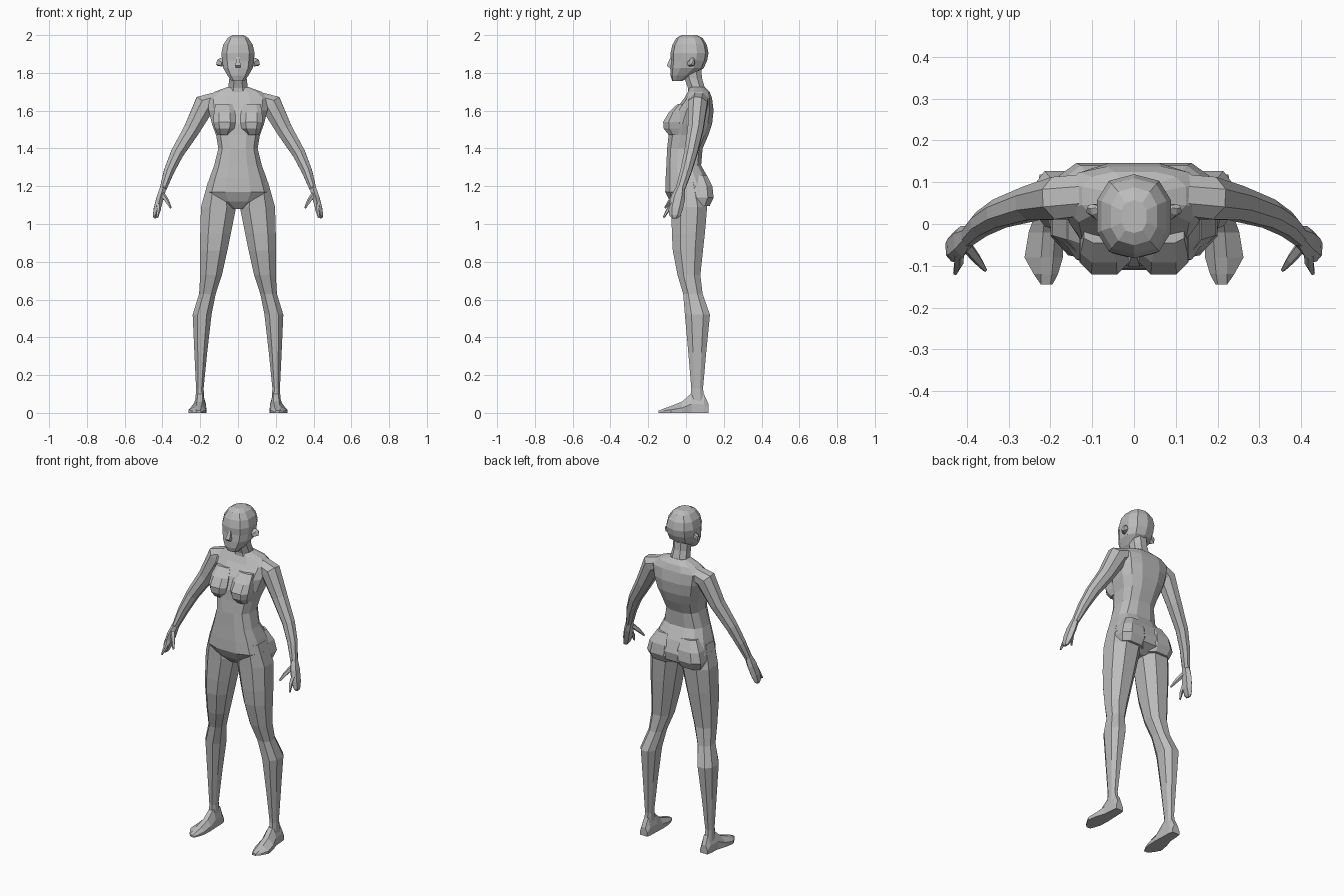
import bpy, bmesh, math
from mathutils import Vector as V

grey = bpy.data.materials.new("plain grey")
grey.diffuse_color = (0.5, 0.5, 0.5, 1)


def ring(c, u, v, n, e=1.0):
    """Rounded polygon about c; e below 1 makes it boxier."""
    pts = []
    for i in range(n):
        a = 2 * math.pi * (i + 0.5) / n
        p, q = math.cos(a), math.sin(a)
        pts.append(c + u * math.copysign(abs(p) ** e, p) + v * math.copysign(abs(q) ** e, q))
    return pts


def loft(name, rings, mirror=False):
    """Skin a list of equal rings, cap both ends."""
    bm = bmesh.new()
    rows = [[bm.verts.new(p) for p in r] for r in rings]
    n = len(rows[0])
    for a, b in zip(rows, rows[1:]):
        for i in range(n):
            bm.faces.new((a[i], a[(i + 1) % n], b[(i + 1) % n], b[i]))
    bm.faces.new(rows[0])
    bm.faces.new(rows[-1])
    bmesh.ops.recalc_face_normals(bm, faces=bm.faces)
    me = bpy.data.meshes.new(name)
    bm.to_mesh(me)
    bm.free()
    me.materials.append(grey)
    ob = bpy.data.objects.new(name, me)
    bpy.context.collection.objects.link(ob)
    if mirror:
        m = ob.modifiers.new("Mirror", 'MIRROR')
        m.use_mirror_merge = False
    return ob


def stack(name, rows, n, e, mirror=False):
    """Level sections: z, x0, x1, y front, y back."""
    k = 1 / math.cos(math.pi / n) ** e      # flats reach the given size
    loft(name, [ring(V(((x0 + x1) / 2, (f + b) / 2, z)), V(((x1 - x0) / 2 * k, 0, 0)),
                     V((0, (b - f) / 2 * k, 0)), n, e) for z, x0, x1, f, b in rows], mirror)


def tube(name, rows, n):
    """Limb along a path: x, y, z, thickness, depth (both half sizes)."""
    pts = [V(r[:3]) for r in rows]
    rings = []
    for i, r in enumerate(rows):
        t = (pts[min(i + 1, len(pts) - 1)] - pts[max(i - 1, 0)]).normalized()
        u = t.cross(V((0, 1, 0))).normalized()
        rings.append(ring(pts[i], u * r[3] * 1.06, u.cross(t) * r[4] * 1.06, n))
    loft(name, rings, True)


def sym(rows):
    return [(z, -w, w, f, b) for z, w, f, b in rows]


# head and neck
stack("head", sym([(1.758, .034, -.072, -.02), (1.785, .055, -.08, .03), (1.825, .078, -.08, .09),
                   (1.865, .084, -.076, .108), (1.905, .088, -.078, .115), (1.95, .078, -.068, .106),
                   (1.985, .055, -.048, .085), (2.0, .03, -.02, .055)]), 10, .8)
stack("neck", sym([(1.83, .048, -.025, .08), (1.77, .046, -.008, .085),
                   (1.72, .052, .01, .10), (1.66, .07, .01, .125)]), 8, .9)
stack("nose", sym([(1.885, .007, -.08, -.06), (1.84, .014, -.102, -.06), (1.828, .012, -.09, -.06)]), 4, 1)
tube("ear", [(.078, .015, 1.85, .018, .012), (.094, .035, 1.86, .028, .016), (.101, .042, 1.872, .012, .006)], 6)

# torso from shoulders to crotch
stack("torso", sym([(1.725, .055, .02, .10), (1.70, .125, .01, .125), (1.665, .165, -.01, .138),
                    (1.60, .155, -.06, .146), (1.53, .138, -.088, .138), (1.47, .116, -.092, .118),
                    (1.40, .104, -.1, .088), (1.31, .126, -.104, .08), (1.24, .152, -.108, .12),
                    (1.17, .174, -.11, .143), (1.12, .13, -.085, .135), (1.08, .035, -.05, .07)]), 12, .72)
stack("breast", [(1.635, .03, .12, -.045, 0), (1.59, .015, .128, -.092, 0), (1.54, .012, .13, -.121, 0),
                 (1.505, .02, .122, -.118, 0), (1.47, .045, .108, -.09, 0)], 8, .75, True)
stack("buttock", [(1.26, .02, .13, .02, .11), (1.2, .008, .165, .02, .14), (1.14, .006, .18, .02, .146),
                  (1.095, .02, .165, .02, .125)], 8, .75, True)

# legs and feet
stack("leg", [(1.22, .04, .16, -.08, .08), (1.09, .01, .196, -.077, .112), (.95, .038, .2, -.075, .1),
              (.86, .056, .2, -.07, .09), (.73, .085, .2, -.045, .076), (.63, .118, .206, -.015, .088),
              (.52, .14, .24, -.006, .127), (.32, .163, .231, .012, .107), (.13, .182, .222, .028, .09),
              (.05, .177, .226, .02, .1)], 8, .85, True)
foot = [(.118, .178, .226, .05), (.095, .172, .23, .1), (.03, .17, .235, .105),
        (-.02, .168, .252, .06), (-.08, .17, .262, .036), (-.12, .182, .24, .022), (-.145, .195, .217, .012)]
loft("foot", [[V((a, y, 0)), V((b, y, 0)), V((b, y, h * .45)), V((b * .35 + a * .65 + .02, y, h)),
               V((b * .25 + a * .75, y, h)), V((a, y, h * .45))] for y, a, b, h in foot], True)

# arms and hands
tube("arm", [(.11, .07, 1.66, .04, .05), (.175, .062, 1.635, .058, .052), (.245, .05, 1.5, .044, .042),
             (.322, .025, 1.375, .035, .035), (.365, 0, 1.28, .028, .03), (.397, -.03, 1.185, .018, .024)], 8)
tube("palm", [(.395, -.028, 1.195, .018, .022), (.412, -.042, 1.14, .021, .036), (.428, -.055, 1.08, .02, .036),
              (.438, -.06, 1.045, .014, .028), (.441, -.06, 1.03, .007, .014)], 6)
tube("thumb", [(.403, -.05, 1.16, .014, .015), (.375, -.085, 1.12, .011, .011), (.356, -.11, 1.085, .005, .005)], 5)
tube("finger", [(.42, -.07, 1.11, .013, .014), (.42, -.095, 1.075, .011, .01), (.428, -.118, 1.035, .005, .005)], 5)
